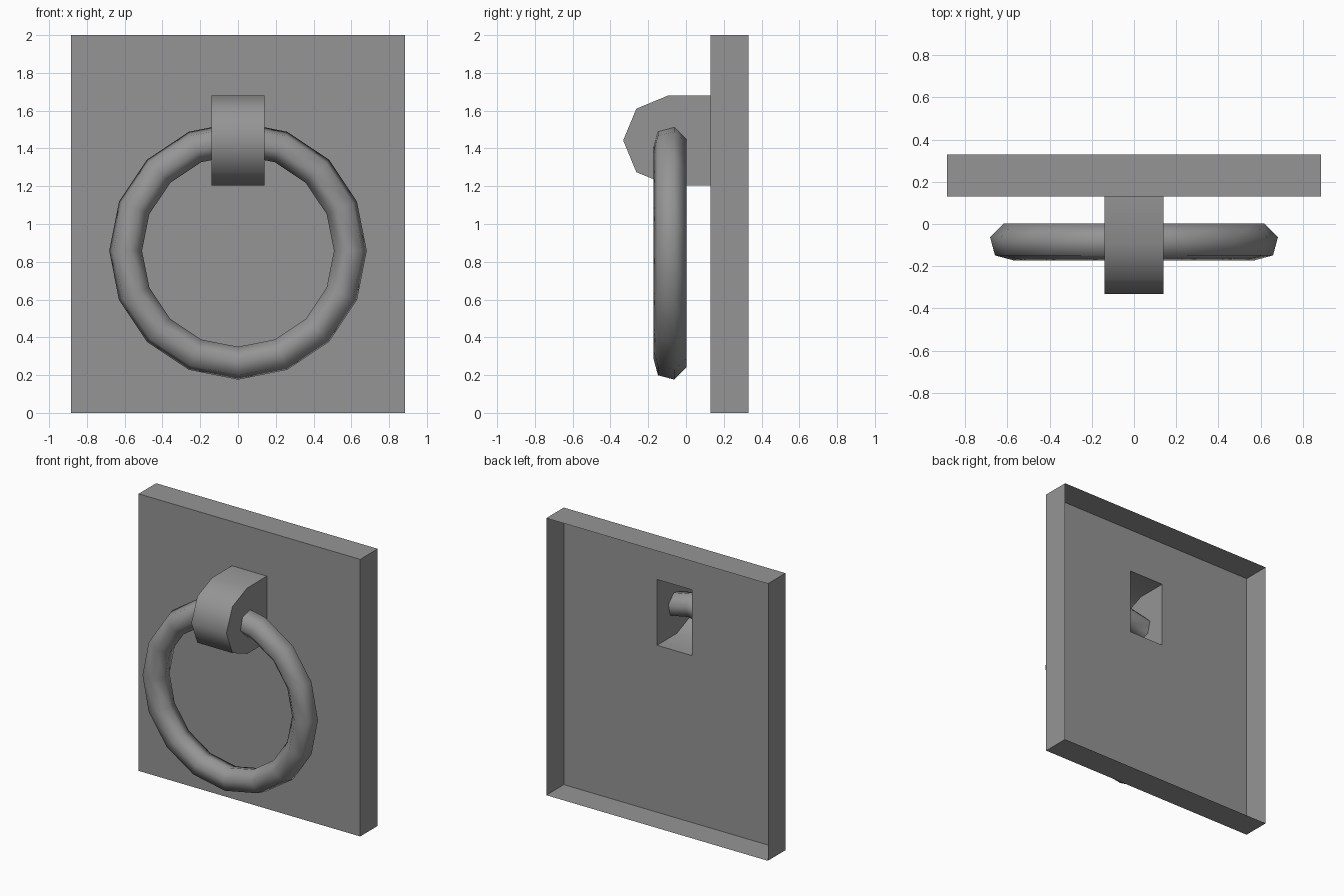
import bpy, bmesh, math
from mathutils import Matrix, Vector

if "Cube" in bpy.data.objects:
    bpy.data.objects.remove(bpy.data.objects["Cube"], do_unlink=True)

GREY = (0.3, 0.3, 0.3, 1)
metal = bpy.data.materials.new("grey_metal")
metal.use_nodes = True
metal.diffuse_color = GREY
metal.node_tree.nodes["Principled BSDF"].inputs["Base Color"].default_value = GREY

FRONT, BACK = 0.13, 0.33                # plate depth
HALF_W, BOTTOM, TOP = 0.14, 1.205, 1.68  # bracket width and height


def finish(name, bm, angle=None):
    bmesh.ops.remove_doubles(bm, verts=bm.verts, dist=0.0001)
    bmesh.ops.recalc_face_normals(bm, faces=bm.faces)
    mesh = bpy.data.meshes.new(name)
    bm.to_mesh(mesh)
    bm.free()
    mesh.materials.append(metal)
    obj = bpy.data.objects.new(name, mesh)
    bpy.context.collection.objects.link(obj)
    if angle is not None:
        bpy.ops.object.select_all(action="DESELECT")
        obj.select_set(True)
        bpy.context.view_layer.objects.active = obj
        bpy.ops.object.shade_smooth_by_angle(angle=math.radians(angle))
    return obj


def add_face(bm, points):
    return bm.faces.new([bm.verts.new(p) for p in points])


# Backing plate: an open-backed shell with a hole behind the bracket
bm = bmesh.new()
xs = [-0.885, -HALF_W, HALF_W, 0.885]
zs = [0, BOTTOM, TOP, 2]
for i in range(3):
    for j in range(3):
        if (i, j) != (1, 1):
            x0, x1, z0, z1 = xs[i], xs[i + 1], zs[j], zs[j + 1]
            add_face(bm, [(x0, FRONT, z0), (x1, FRONT, z0), (x1, FRONT, z1), (x0, FRONT, z1)])
bmesh.ops.remove_doubles(bm, verts=bm.verts, dist=0.0001)
rim = [e for e in bm.edges if e.is_boundary
       and not all(abs(v.co.x) < 0.2 and 1 < v.co.z < 1.9 for v in e.verts)]
flange = bmesh.ops.extrude_edge_only(bm, edges=rim)["geom"]
for v in flange:
    if isinstance(v, bmesh.types.BMVert):
        v.co.y = BACK
plate = finish("backing_plate", bm)

# Bracket: hollow, rounded nose, open at the back
mid, radius = (BOTTOM + TOP) / 2, (TOP - BOTTOM) / 2
profile = [(FRONT, TOP)]
for k in range(5):
    a = math.radians(90 + 45 * k)
    profile.append((-0.095 + radius * math.cos(a), mid + radius * math.sin(a)))
profile.append((FRONT, BOTTOM))
bm = bmesh.new()
for side in (-HALF_W, HALF_W):
    add_face(bm, [(side, y, z) for y, z in profile])
for (y0, z0), (y1, z1) in zip(profile, profile[1:]):
    add_face(bm, [(-HALF_W, y0, z0), (HALF_W, y0, z0), (HALF_W, y1, z1), (-HALF_W, y1, z1)])
finish("ring_bracket", bm, 50)

# Pull ring: a six-sided tube swept around sixteen steps
bm = bmesh.new()
section = []
for k in range(6):
    a = math.radians(15 + 60 * k)
    section.append(Vector((0.595 + 0.09 * math.cos(a), 0.09 * math.sin(a), 0)))
steps = 16
centre = Vector((0, -0.085, 0.858))
rings = []
for s in range(steps):
    turn = Matrix.Rotation(math.tau * s / steps, 3, "Y")
    rings.append([bm.verts.new(turn @ p + centre) for p in section])
for s in range(steps):
    a, b = rings[s], rings[(s + 1) % steps]
    for k in range(6):
        n = (k + 1) % 6
        bm.faces.new([a[k], a[n], b[n], b[k]])
finish("pull_ring", bm, 80)
